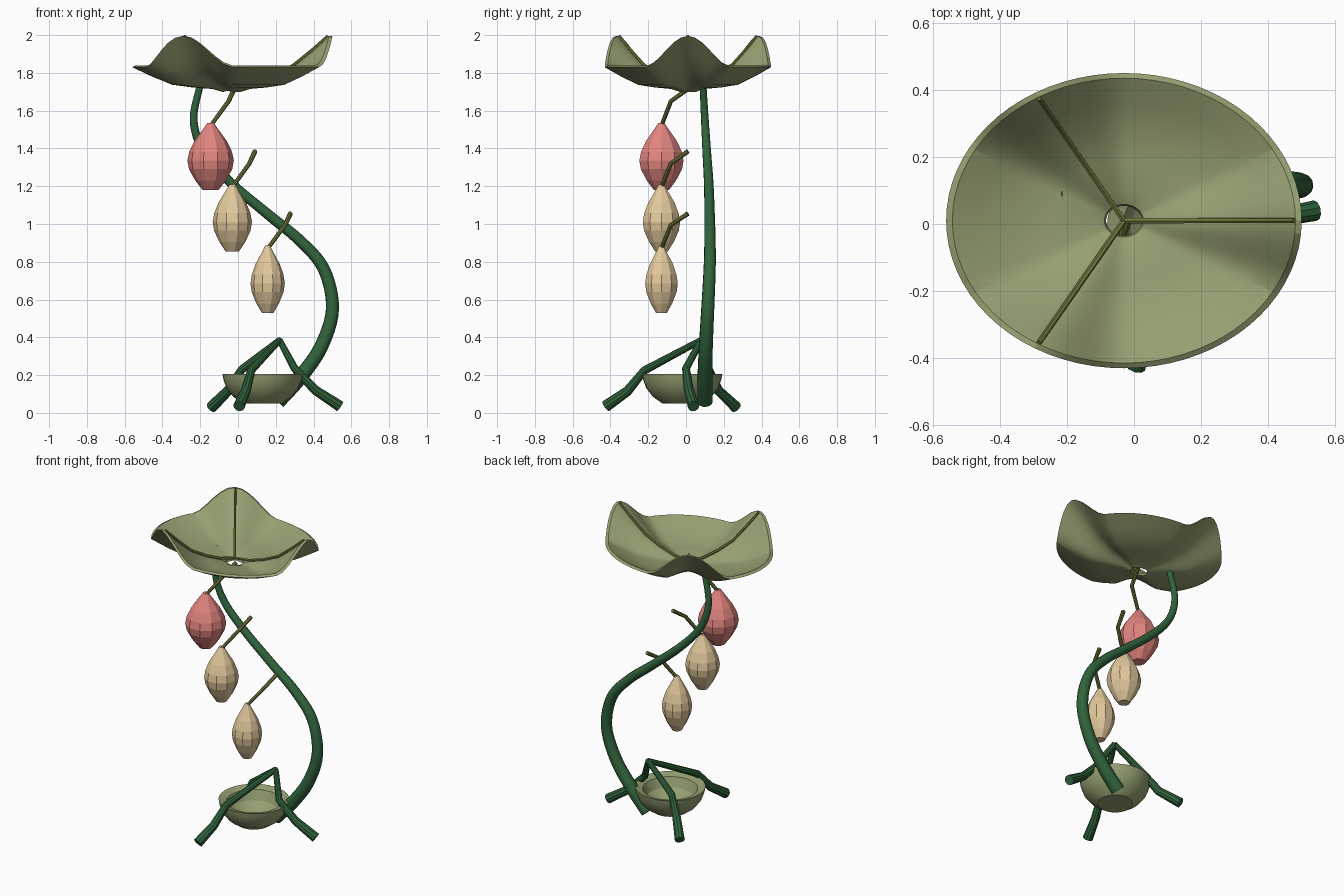
import bpy, bmesh, math
from mathutils import Vector

if "Cube" in bpy.data.objects:
    bpy.data.objects.remove(bpy.data.objects["Cube"])


def mat(name, c):
    m = bpy.data.materials.new(name)
    m.diffuse_color = (*c, 1)
    m.use_nodes = True
    m.node_tree.nodes["Principled BSDF"].inputs["Base Color"].default_value = m.diffuse_color
    return m


OLIVE = mat("pale olive", (0.30, 0.35, 0.165))
GREEN = mat("deep green", (0.03, 0.125, 0.045))
TWIG = mat("moss twig", (0.17, 0.19, 0.045))
PINK = mat("coral pink", (0.76, 0.235, 0.215))
CREAM = mat("cream", (0.76, 0.58, 0.33))


def finish(bm, name, m, smooth=None):
    bmesh.ops.recalc_face_normals(bm, faces=bm.faces[:])
    me = bpy.data.meshes.new(name)
    bm.to_mesh(me)
    bm.free()
    me.materials.append(m)
    ob = bpy.data.objects.new(name, me)
    bpy.context.collection.objects.link(ob)
    if smooth:
        bpy.ops.object.select_all(action='DESELECT')
        ob.select_set(True)
        bpy.context.view_layer.objects.active = ob
        bpy.ops.object.shade_smooth_by_angle(angle=math.radians(smooth))
    return ob


def bridge(bm, rings, closed=False):
    n = len(rings[0])
    pairs = list(zip(rings, rings[1:]))
    if closed:
        pairs.append((rings[-1], rings[0]))
    for a, b in pairs:
        for i in range(n):
            j = (i + 1) % n
            bm.faces.new((a[i], a[j], b[j], b[i]))


def tube(name, pts, r0, r1, m, sides=10, smooth=40):
    """Capped round tube along a path, tapering from r0 to r1."""
    pts = [Vector(p) for p in pts]
    bm = bmesh.new()
    rings, side = [], None
    last = len(pts) - 1
    for i, p in enumerate(pts):
        a = (p - pts[i - 1]).normalized() if i else None
        b = (pts[i + 1] - p).normalized() if i < last else None
        t = ((a or b) + (b or a)).normalized()
        if side is None:
            side = t.cross(Vector((0.3, 1, 0.1)))
        side = (side - t * side.dot(t)).normalized()
        up = t.cross(side)
        r = r0 + (r1 - r0) * i / last
        rings.append([bm.verts.new(p + r * (side * math.cos(k) + up * math.sin(k)))
                      for k in (2 * math.pi * q / sides for q in range(sides))])
    bridge(bm, rings)
    bm.faces.new(rings[0])
    bm.faces.new(rings[-1])
    return finish(bm, name, m, smooth)


def spline(pts, steps=6):
    """Catmull-Rom curve through the points."""
    p = [Vector(q) for q in pts]
    p = [2 * p[0] - p[1]] + p + [2 * p[-1] - p[-2]]
    out = []
    for a, b, c, d in zip(p, p[1:], p[2:], p[3:]):
        for s in range(steps):
            t = s / steps
            out.append(0.5 * (2 * b + (c - a) * t + (2 * a - 5 * b + 4 * c - d) * t * t
                              + (3 * b - a - 3 * c + d) * t ** 3))
    return out + [p[-2]]


def lathe(name, profile, centre, m, sides, smooth=None, caps=True, closed=False):
    bm = bmesh.new()
    rings = [[bm.verts.new((centre[0] + r * math.cos(2 * math.pi * k / sides),
                            centre[1] + r * math.sin(2 * math.pi * k / sides), z))
              for k in range(sides)] for r, z in profile]
    bridge(bm, rings, closed)
    if caps:
        bm.faces.new(rings[0])
        bm.faces.new(rings[-1])
    return finish(bm, name, m, smooth)


# Leaf dish: oval, with three raised lobes and a central hole
CX, CY, RX, RY = -0.03, 0.01, 0.53, 0.44


def leaf_point(s, z, ang):
    lift = 0.165 * max(0, math.cos(3 * ang)) ** 1.7 * s ** 1.6
    return Vector((CX + RX * s * math.cos(ang), CY + RY * s * math.sin(ang), z + lift))


outer = [(0.1, 1.70), (0.2, 1.715), (0.4, 1.723), (0.6, 1.737), (0.8, 1.78), (1.0, 1.83)]
inner = [(0.965, 1.84), (0.8, 1.80), (0.6, 1.757), (0.4, 1.743), (0.2, 1.735), (0.11, 1.718)]
bm = bmesh.new()
N = 72
rings = [[bm.verts.new(leaf_point(s, z, 2 * math.pi * k / N)) for k in range(N)]
         for s, z in outer + inner]
bridge(bm, rings, closed=True)
finish(bm, "leaf_dish", OLIVE, 20)

# Veins running up each lobe
for i in range(3):
    a = i * 2 * math.pi / 3
    path = [leaf_point(s, z, a) for s, z in
            ((0, 1.742), (0.2, 1.742), (0.4, 1.750), (0.6, 1.764), (0.8, 1.807), (0.955, 1.842))]
    tube(f"leaf_vein_{i + 1}", path, 0.009, 0.008, TWIG, 6)

# Winding main stem
stem = [(0.21, 0.10, 0.06), (0.33, 0.10, 0.19), (0.44, 0.105, 0.35), (0.50, 0.115, 0.55),
        (0.455, 0.125, 0.76), (0.33, 0.127, 0.91), (0.16, 0.125, 1.05), (-0.04, 0.12, 1.22),
        (-0.18, 0.11, 1.38), (-0.235, 0.10, 1.55), (-0.20, 0.09, 1.74)]
tube("main_stem", spline(stem), 0.042, 0.018, GREEN, 12)

# Root legs meeting above the bowl
apex = (0.22, 0.08, 0.385)
legs = [[(0.02, 0.12, 0.23), (-0.05, 0.17, 0.12), (-0.14, 0.265, 0.03)],
        [(0.07, -0.22, 0.225), (0.04, -0.31, 0.115), (0.005, -0.425, 0.035)],
        [(0.30, 0.0, 0.235), (0.41, 0.015, 0.12), (0.54, 0.04, 0.035)]]
for i, l in enumerate(legs):
    tube(f"root_leg_{i + 1}", [apex] + l, 0.017, 0.031, GREEN, 10, 30)

# Bowl at the base
lathe("base_bowl", [(0.105, 0.05), (0.155, 0.085), (0.19, 0.13), (0.207, 0.175), (0.212, 0.205),
                    (0.165, 0.19), (0.14, 0.13), (0.09, 0.09), (0.03, 0.075)],
      (0.13, -0.02), OLIVE, 32, 25)

# Hanging buds on bent twigs
shape = [(0.14, 1.0), (0.34, 0.90), (0.70, 0.73), (0.92, 0.57), (1.0, 0.44),
         (0.93, 0.31), (0.66, 0.14), (0.34, 0.0)]
buds = [(-0.145, 1.18, 0.123, PINK, (-0.05, -0.08, 1.65), (-0.02, 0.01, 1.715)),
        (-0.03, 0.855, 0.104, CREAM, (0.06, -0.08, 1.32), (0.09, 0.01, 1.385)),
        (0.157, 0.53, 0.091, CREAM, (0.25, -0.08, 0.995), (0.277, 0.01, 1.055))]
for i, (x, z, r, m, mid, top) in enumerate(buds):
    lathe(f"bud_{i + 1}", [(r * a, z + 0.355 * h) for a, h in shape], (x, -0.13), m, 10)
    tube(f"bud_twig_{i + 1}", [(x, -0.13, z + 0.34), mid, top], 0.011, 0.013, TWIG, 8)
